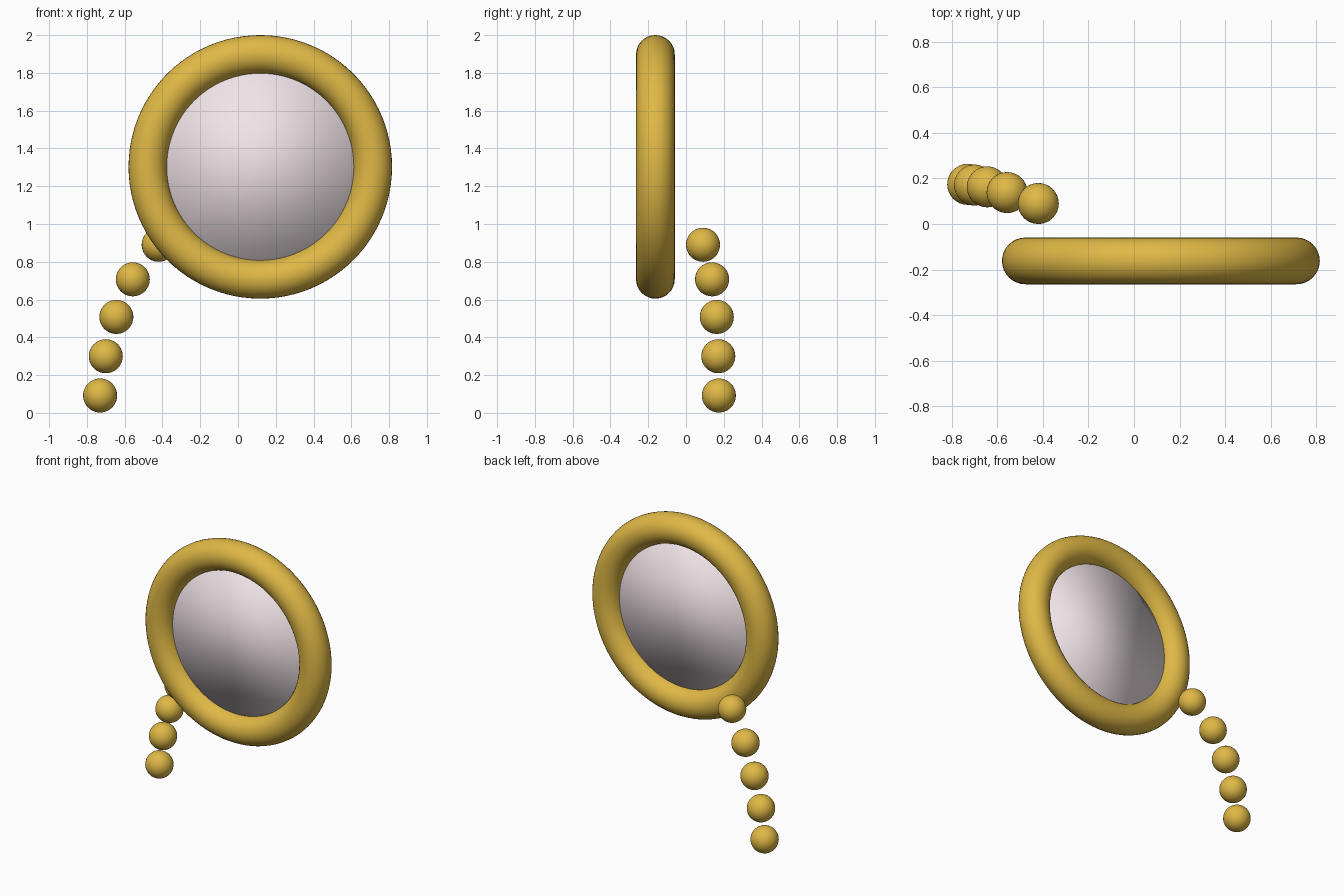
import bpy, math

if "Cube" in bpy.data.objects:
    bpy.data.objects.remove(bpy.data.objects["Cube"])

def material(name, rgb):
    m = bpy.data.materials.new(name)
    m.diffuse_color = (*rgb, 1)
    m.use_nodes = True
    m.node_tree.nodes["Principled BSDF"].inputs["Base Color"].default_value = m.diffuse_color
    return m

gold = material("gold", (0.74, 0.48, 0.06))
glass = material("glass", (0.87, 0.77, 0.80))

CENTRE = (0.118, -0.162, 1.3025)
FACING = (math.pi / 2, 0, 0)

def finish(name, mat):
    ob = bpy.context.object
    ob.name = name
    ob.data.materials.append(mat)
    bpy.ops.object.shade_smooth()
    return ob

# Round frame
bpy.ops.mesh.primitive_torus_add(location=CENTRE, rotation=FACING, major_radius=0.595,
                                 minor_radius=0.1025, major_segments=96, minor_segments=32)
finish("frame_ring", gold)

# Thin lens, smooth shaded over its rim so it reads as domed
bpy.ops.mesh.primitive_cylinder_add(location=CENTRE, rotation=FACING, radius=0.54,
                                    depth=0.044, vertices=96)
finish("lens", glass)

# Hanging chain of beads, from the frame down to the floor
beads = [(-0.42, 0.09, 0.89), (-0.557, 0.138, 0.707), (-0.644, 0.163, 0.508),
         (-0.70, 0.171, 0.30), (-0.73, 0.174, 0.092)]
for i, p in enumerate(beads):
    bpy.ops.mesh.primitive_uv_sphere_add(location=p, radius=0.09, segments=32, ring_count=20)
    finish(f"chain_bead_{i + 1}", gold)
